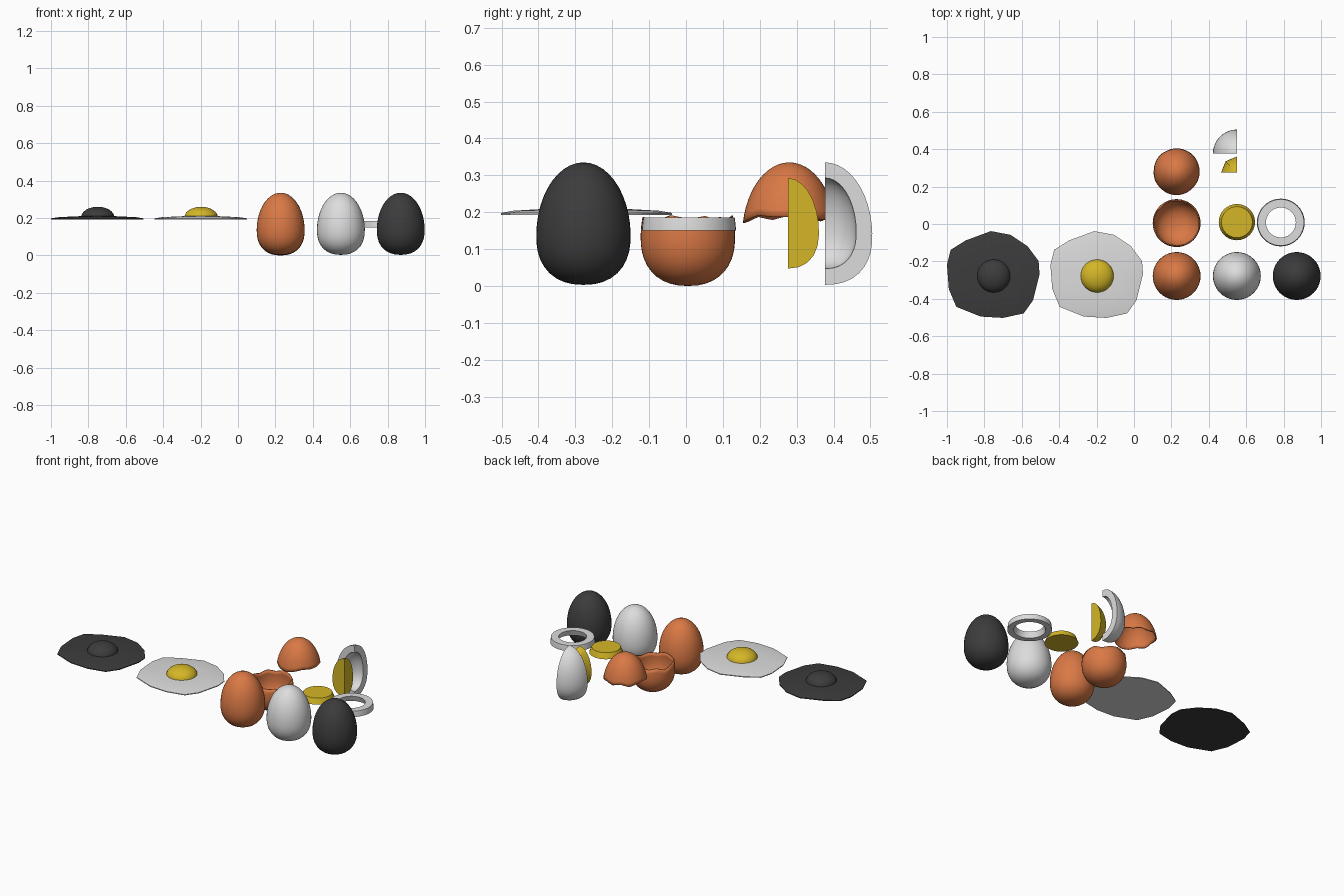
import bpy, bmesh, math

if "Cube" in bpy.data.objects:
    bpy.data.objects.remove(bpy.data.objects["Cube"])

def material(name, rgb):
    m = bpy.data.materials.new(name)
    m.diffuse_color = (*rgb, 1)
    m.use_nodes = True
    m.node_tree.nodes["Principled BSDF"].inputs["Base Color"].default_value = m.diffuse_color
    return m

BROWN = material("brown_shell", (0.70, 0.19, 0.06))
WHITE = material("egg_white", (0.72, 0.72, 0.72))
YOLK = material("yolk_yellow", (0.66, 0.47, 0.02))
BURNT = material("burnt_black", (0.045, 0.045, 0.047))

ZC, R, LOW, HIGH, P = 0.135, 0.128, 0.132, 0.20, 2.3   # egg shape

def egg_r(z):
    """Egg radius at height z."""
    if z >= ZC:
        return R * math.sqrt(max(0, 1 - ((z - ZC) / HIGH) ** 2))
    return R * max(0, 1 - ((ZC - z) / LOW) ** P) ** (1 / P)

def profile(z0, z1, n):
    """(r, z) points of the egg outline between two heights, denser at the ends."""
    zs = [z0 + (z1 - z0) * (1 - math.cos(math.pi * i / n)) / 2 for i in range(n + 1)]
    return [(egg_r(z), z) for z in zs]

EGG = profile(ZC - LOW, ZC + HIGH, 20)

def shrink(points):
    """Yolk-sized copy of an egg profile."""
    return [(r * 0.66, 0.047 + (z - 0.003) * 0.74) for r, z in points]

def finish(name, bm, mats, loc, angle=35):
    bmesh.ops.remove_doubles(bm, verts=bm.verts, dist=0.0002)
    bmesh.ops.recalc_face_normals(bm, faces=bm.faces)
    me = bpy.data.meshes.new(name)
    bm.to_mesh(me)
    bm.free()
    for m in mats:
        me.materials.append(m)
    for p in me.polygons:
        p.use_smooth = True
    me.set_sharp_from_angle(angle=math.radians(angle))
    ob = bpy.data.objects.new(name, me)
    ob.location = loc
    bpy.context.collection.objects.link(ob)
    return ob

def lathe(name, points, mat, loc, segs=40, a0=0, a1=360, closed=False, caps=False, angle=35):
    """Revolve (r, z) points, or points(angle), about z."""
    bm = bmesh.new()
    rows = []
    for i in range(segs + 1):
        a = math.radians(a0 + (a1 - a0) * i / segs)
        pts = points(a) if callable(points) else points
        rows.append([bm.verts.new((r * math.cos(a), r * math.sin(a), z)) for r, z in pts])
    if caps:
        bm.faces.new(rows[0])
        bm.faces.new(rows[-1])
    n = len(rows[0])
    for A, B in zip(rows, rows[1:]):
        for j in range(n if closed else n - 1):
            k = (j + 1) % n
            bm.faces.new((A[j], B[j], B[k], A[k]))
    return finish(name, bm, [mat], loc, angle)

# whole eggs
lathe("brown_egg", EGG, BROWN, (0.228, -0.278, 0))
lathe("white_egg", EGG, WHITE, (0.55, -0.278, 0))
lathe("burnt_egg", EGG, BURNT, (0.87, -0.278, 0))

# cracked shell halves with jagged rims
def cracked(pole, rim):
    def pts(a):
        t = (a / (2 * math.pi)) % 1 * len(rim)
        i, f = int(t), t % 1
        edge = rim[i % len(rim)] * (1 - f) + rim[(i + 1) % len(rim)] * f
        zs = [pole + (edge - pole) * (1 - math.cos(k * math.pi / 24)) for k in range(13)]
        return [(egg_r(z), z) for z in zs]
    return pts

CUP = [.184, .193, .176, .188, .194, .18, .19, .174, .186, .195, .178, .185, .19, .176, .18, .168]
CAP = [.188, .192, .18, .186, .178, .19, .176, .186, .192, .18, .188, .175, .171, .18, .192, .188]
for name, pole, rim, y, z in (("cracked_shell_bottom", ZC - LOW, CUP, 0.005, -0.003),
                              ("cracked_shell_top", ZC + HIGH, CAP, 0.28, 0)):
    ob = lathe(name, cracked(pole, rim), BROWN, (0.228, y, z), segs=48)
    mod = ob.modifiers.new("thickness", "SOLIDIFY")
    mod.thickness = 0.006
    mod.offset = -1

# horizontal slices: white ring and yolk disc
side = profile(0.15, 0.185, 3)
lathe("white_slice_ring", side + [(0.08, 0.185), (0.092, 0.15)], WHITE,
      (0.785, 0.008, 0), closed=True)
lathe("yolk_slice", [(0, 0.15), (0.097, 0.15), (0.083, 0.185), (0, 0.185)], YOLK,
      (0.55, 0.01, 0), segs=32)

# quarter wedges: hollow white and yolk
lathe("white_quarter", EGG + shrink(EGG)[::-1], WHITE, (0.55, 0.377, 0),
      segs=10, a0=90, a1=180, closed=True, caps=True)
lathe("yolk_quarter", shrink(profile(ZC - LOW, ZC + HIGH, 12)), YOLK, (0.55, 0.276, 0),
      segs=2, a0=90, a1=180, closed=True, caps=True, angle=30)

# fried eggs: irregular outline, thin rising white, domed yolk
OUTLINE = [(.245, .01), (.24, .08), (.18, .16), (.09, .22), (-.015, .24), (-.15, .19), (-.23, .14),
           (-.25, .06), (-.24, -.07), (-.2, -.165), (-.07, -.217), (.05, -.224), (.16, -.2),
           (.21, -.13), (.225, -.07)]

def fried(name, white, yolk, x):
    bm = bmesh.new()
    rings = [[bm.verts.new((px * s, py * s, z)) for px, py in OUTLINE]
             for s, z in ((1, 0.193), (1, 0.198), (0.85, 0.204), (0.55, 0.208), (0.25, 0.211))]
    bm.faces.new(rings[0])
    bm.faces.new(rings[-1])
    n = len(OUTLINE)
    for A, B in zip(rings, rings[1:]):
        for i in range(n):
            j = (i + 1) % n
            bm.faces.new((A[i], A[j], B[j], B[i]))
    finish(name + "_white", bm, [white], (x, -0.278, 0))
    dome = [(0.089 * math.cos(t * math.pi / 16), 0.204 + 0.056 * math.sin(t * math.pi / 16))
            for t in range(9)]
    lathe(name + "_yolk", dome, yolk, (x, -0.278, 0), segs=32)

fried("fried_egg", WHITE, YOLK, -0.197)
fried("burnt_fried_egg", BURNT, BURNT, -0.75)
